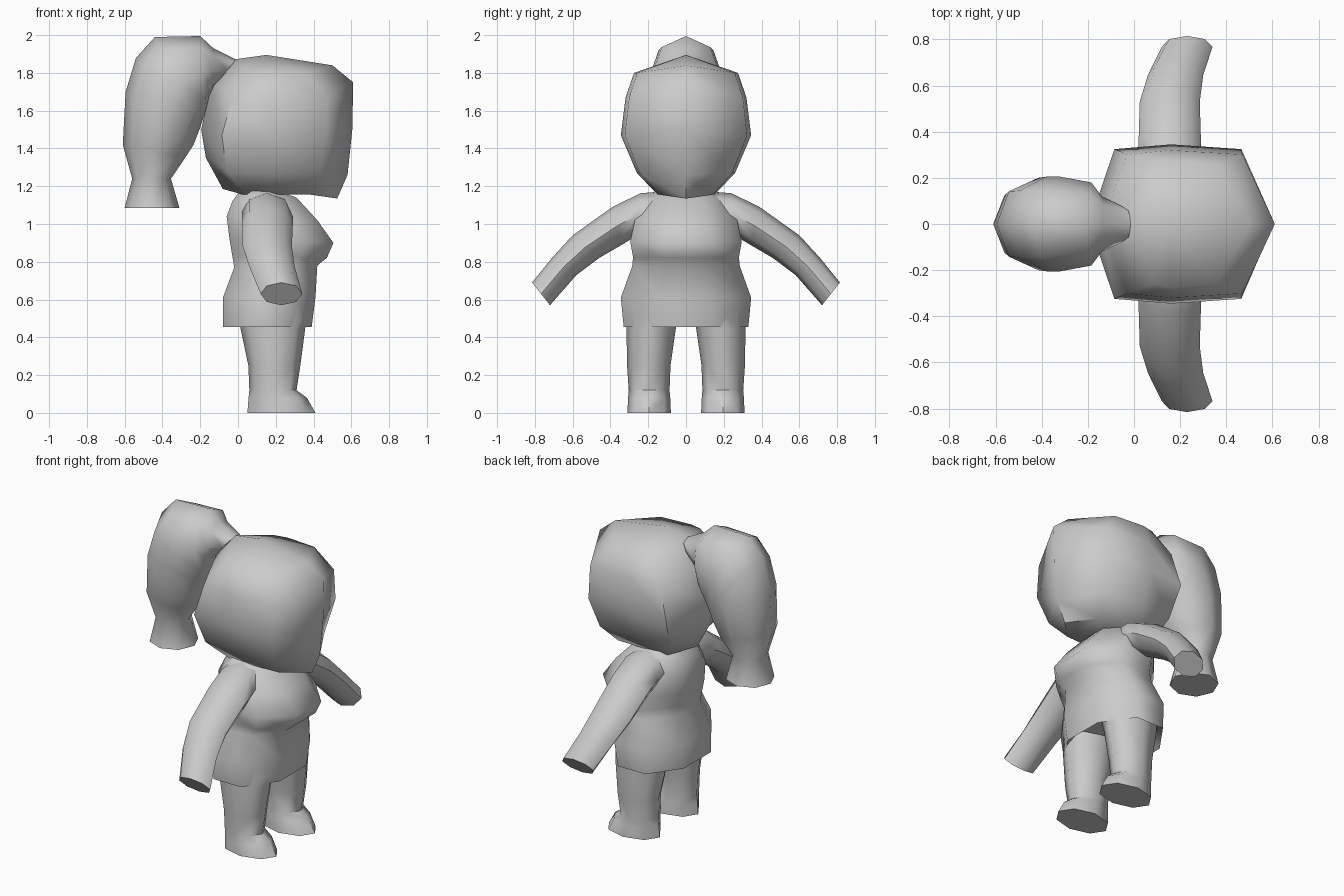
import bpy, bmesh, math
from mathutils import Vector

cube = bpy.data.objects.get("Cube")
if cube:
    bpy.data.objects.remove(cube, do_unlink=True)

GREY = (0.6, 0.6, 0.6, 1.0)
mat = bpy.data.materials.new("plain grey")
mat.use_nodes = True
mat.diffuse_color = GREY
mat.node_tree.nodes["Principled BSDF"].inputs["Base Color"].default_value = GREY


def ring(p, q, side, sides=8, flat=False):
    """Oval through the opposite points p and q, reaching out by the vector side."""
    p, q, side = Vector(p), Vector(q), Vector(side)
    mid, half = (p + q) / 2, (p - q) / 2
    turn = math.pi / sides if flat else 0
    grow = 1 / math.cos(turn)
    angles = [2 * math.pi * i / sides + turn for i in range(sides)]
    return [mid + grow * (half * math.cos(a) + side * math.sin(a)) for a in angles]


def loft(name, rings, apex=None, angle=55, mirror=False):
    """Skin a list of rings, closing both ends."""
    bm = bmesh.new()
    loops = [[bm.verts.new(p) for p in r] for r in rings]
    n = len(loops[0])
    for a, b in zip(loops, loops[1:]):
        for i in range(n):
            j = (i + 1) % n
            bm.faces.new((a[i], a[j], b[j], b[i]))
    if apex:
        tip = bm.verts.new(apex)
        for i in range(n):
            bm.faces.new((loops[0][i], loops[0][(i + 1) % n], tip))
    else:
        bm.faces.new(loops[0])
    bm.faces.new(loops[-1])
    bmesh.ops.recalc_face_normals(bm, faces=bm.faces)
    mesh = bpy.data.meshes.new(name)
    bm.to_mesh(mesh)
    if mirror:
        bmesh.ops.scale(bm, vec=(1, -1, 1), verts=bm.verts)
        bmesh.ops.reverse_faces(bm, faces=bm.faces)
        other = bpy.data.meshes.new(name)
        bm.to_mesh(other)
        finish(name + "_far", other, angle)
    bm.free()
    finish(name, mesh, angle)


def finish(name, mesh, angle):
    mesh.materials.append(mat)
    obj = bpy.data.objects.new(name, mesh)
    bpy.context.collection.objects.link(obj)
    bpy.ops.object.select_all(action='DESELECT')
    obj.select_set(True)
    bpy.context.view_layer.objects.active = obj
    bpy.ops.object.shade_smooth_by_angle(angle=math.radians(angle))


# Head: back x, back z, face x, face z, half width, side z
head = []
for xb, zb, xf, zf, w, zs in [
        (-0.03, 1.87, 0.50, 1.84, 0.275, 1.80),
        (-0.14, 1.75, 0.61, 1.75, 0.32, 1.67),
        (-0.195, 1.50, 0.605, 1.50, 0.345, 1.47),
        (-0.17, 1.35, 0.58, 1.26, 0.26, 1.27),
        (-0.08, 1.185, 0.525, 1.135, 0.15, 1.155)]:
    left = [(xf - 0.14, w * 0.94, zs), (0.16, w, zs), (xb + 0.11, w * 0.94, zs)]
    right = [(x, -y, z) for x, y, z in reversed(left)]
    head.append([(xf, 0, zf)] + left + [(xb, 0, zb)] + right)
loft("head", head, apex=(0.15, 0, 1.895), angle=60)

# Ponytail: outer x, z, inner x, z, half width, swept from the head to the tip
loft("ponytail", [ring((a, 0, b), (c, 0, d), (0, w, 0)) for a, b, c, d, w in [
    (-0.01, 1.87, -0.10, 1.76, 0.08),
    (-0.13, 1.93, -0.15, 1.68, 0.12),
    (-0.20, 1.995, -0.17, 1.60, 0.18),
    (-0.44, 1.99, -0.20, 1.51, 0.205),
    (-0.54, 1.88, -0.22, 1.46, 0.205),
    (-0.595, 1.70, -0.235, 1.42, 0.20),
    (-0.61, 1.42, -0.28, 1.35, 0.175),
    (-0.56, 1.24, -0.355, 1.24, 0.11),
    (-0.60, 1.085, -0.31, 1.085, 0.14)]])

# Torso and short skirt: front x, z, back x, z, half width
torso = [ring((a, 0, b), (c, 0, d), (0, w, 0), flat=True) for a, b, c, d, w in [
    (0.20, 1.18, 0.02, 1.19, 0.15),
    (0.31, 1.14, -0.03, 1.12, 0.21),
    (0.42, 1.02, -0.06, 1.04, 0.27),
    (0.505, 0.90, -0.045, 0.92, 0.295),
    (0.47, 0.82, -0.03, 0.83, 0.28),
    (0.42, 0.78, -0.02, 0.77, 0.285),
    (0.41, 0.61, -0.08, 0.61, 0.345),
    (0.39, 0.455, -0.08, 0.455, 0.33),
    (0.33, 0.52, -0.02, 0.52, 0.27)]]
loft("torso_and_skirt", torso)

# Arms: upper y, z, lower y, z, centre x, half thickness
loft("arm", [ring((x, a, b), (x, c, d), (t, 0, 0)) for a, b, c, d, x, t in [
    (0.15, 1.17, 0.22, 0.95, 0.15, 0.13),
    (0.24, 1.163, 0.29, 0.92, 0.155, 0.135),
    (0.39, 1.09, 0.34, 0.89, 0.155, 0.135),
    (0.60, 0.94, 0.46, 0.82, 0.155, 0.13),
    (0.71, 0.82, 0.58, 0.73, 0.18, 0.12),
    (0.815, 0.69, 0.72, 0.57, 0.23, 0.11)]], mirror=True)

# Legs with feet: front x, z, back x, z, centre y, half width
loft("leg", [ring((a, y, b), (c, y, d), (0, w, 0)) for a, b, c, d, y, w in [
    (0.37, 0.56, -0.01, 0.56, 0.17, 0.14),
    (0.355, 0.44, 0.015, 0.44, 0.185, 0.13),
    (0.33, 0.25, 0.055, 0.25, 0.197, 0.115),
    (0.31, 0.12, 0.06, 0.12, 0.195, 0.108),
    (0.365, 0.08, 0.055, 0.07, 0.195, 0.112),
    (0.41, 0.0, 0.05, 0.0, 0.195, 0.115)]], mirror=True)
